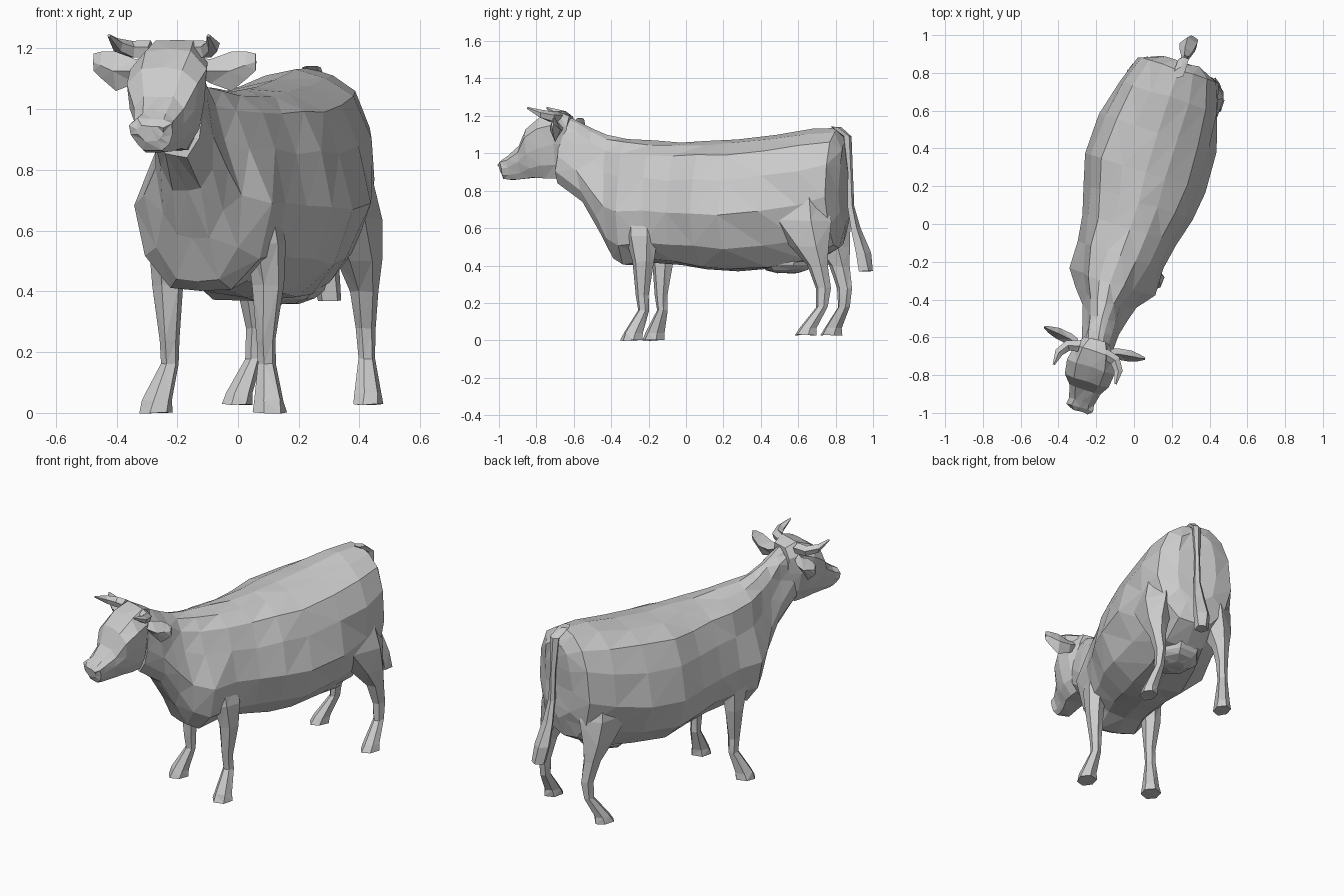
import bpy, bmesh, math, random
from mathutils import Vector

random.seed(4)
YAW = math.radians(-17.5)          # the whole animal stands turned on its axis


def loft(name, rings, mirror=False, jitter=0.0):
    """Skin closed rings of equal length, cap the ends, keep flat facets."""
    bm = bmesh.new()
    rows = [[bm.verts.new(p) for p in ring] for ring in rings]
    n = len(rows[0])
    for a, b in zip(rows, rows[1:]):
        for i in range(n):
            j = (i + 1) % n
            bm.faces.new((a[i], a[j], b[j], b[i]))
    bm.faces.new(rows[0])
    bm.faces.new(rows[-1])
    for v in bm.verts:
        v.co += Vector([random.uniform(-jitter, jitter) for _ in range(3)])
    bmesh.ops.recalc_face_normals(bm, faces=bm.faces[:])
    bmesh.ops.triangulate(bm, faces=bm.faces[:])
    mesh = bpy.data.meshes.new(name)
    bm.to_mesh(mesh)
    bm.free()
    ob = bpy.data.objects.new(name, mesh)
    bpy.context.collection.objects.link(ob)
    ob.rotation_euler.z = YAW
    ob.location.x = -0.01
    if mirror:
        ob.modifiers.new("mirror", 'MIRROR')
    return ob


def section(profile, yt, zt, yb, zb, w, k=1.0, x=0.0, low=1.0):
    """Slanted section from a half profile; k and low narrow its upper and lower parts, x shifts it."""
    def pt(f, h, side):
        narrow = k if h > 0.6 else low if h < 0.3 else 1.0
        return Vector((x + side * f * w * narrow, yb + (yt - yb) * h, zb + (zt - zb) * h))
    return ([pt(f, h, 1) for f, h in profile] +
            [pt(f, h, -1) for f, h in reversed(profile) if f > 0])


def level_ring(x, y, z, rx, ry, n=6):
    """Horizontal ring for limbs and tail."""
    return [Vector((x + rx * math.cos(a), y + ry * math.sin(a), z))
            for a in (math.tau * (i + 0.5) / n for i in range(n))]


# Body, chest and neck
barrel = [(0, 1), (.38, .965), (.75, .88), (.95, .69), (1, .42), (.84, .17), (.45, .02), (0, 0)]
loft("body", [section(barrel, *s) for s in (
    (.90, 1.07, .885, .60, .12, 1, -.01),
    (.85, 1.14, .85, .50, .22, 1, -.012),
    (.70, 1.13, .71, .42, .27, 1, -.012, .9),
    (.50, 1.105, .50, .38, .325, .95, -.02, .88),
    (.28, 1.08, .28, .365, .335, .93, -.02, .95),
    (.12, 1.07, .12, .385, .30, .93, -.005),
    (-.03, 1.06, -.03, .405, .258, .92, -.005),
    (-.18, 1.065, -.17, .415, .24, .88, -.01),
    (-.33, 1.08, -.32, .395, .24, .7, -.012),
    (-.44, 1.10, -.39, .43, .17, .65, -.01),
    (-.53, 1.13, -.46, .57, .125, .7, 0),
    (-.60, 1.17, -.56, .73, .10, .8, .01),
    (-.68, 1.20, -.70, .84, .09, .8, .02))], jitter=.007)

# Head, from poll to muzzle
skull = [(0, 1), (.6, .99), (1, .8), (.95, .5), (.75, .2), (.45, 0)]
loft("head", [section(skull, *s) for s in (
    (-.64, 1.20, -.66, .90, .07, 1, .01),
    (-.70, 1.228, -.71, .865, .11, 1, .015),
    (-.79, 1.195, -.77, .865, .13, 1, .02),
    (-.87, 1.135, -.84, .868, .12, 1, .022),
    (-.91, 1.04, -.905, .862, .088, 1, .025),
    (-.975, .99, -.97, .86, .07, 1, .028),
    (-1.01, .97, -1.0, .865, .075, 1, .03),
    (-1.032, .945, -1.02, .895, .045, 1, .03))], jitter=.004)

# Front legs with flared hooves
loft("front_leg", [level_ring(*s) for s in (
    (.15, -.20, .68, .06, .09),
    (.168, -.195, .56, .06, .09),
    (.175, -.185, .42, .053, .058),
    (.168, -.19, .24, .034, .036),
    (.167, -.185, .16, .03, .032),
    (.193, -.235, .04, .05, .052),
    (.197, -.245, 0, .057, .06))], mirror=True, jitter=.003)

# Hind legs with thigh, hock and flared hooves
loft("hind_leg", [level_ring(*s) for s in (
    (.15, .70, .80, .09, .12),
    (.168, .69, .64, .105, .18),
    (.19, .755, .50, .072, .105),
    (.195, .80, .40, .047, .058),
    (.19, .83, .28, .03, .042),
    (.195, .822, .18, .027, .032),
    (.222, .755, .065, .042, .05),
    (.227, .742, .028, .048, .06))], mirror=True, jitter=.003)

# Udder
loft("udder", [level_ring(-.01, .57, z, rx, ry, 7) for z, rx, ry in
               ((.44, .14, .17), (.40, .13, .15), (.375, .10, .12), (.36, .05, .06))], jitter=.004)

# Tail with tuft
loft("tail", [level_ring(*s, n=5) for s in (
    (0, .84, 1.14, .03, .03),
    (0, .905, 1.09, .028, .025),
    (0, .92, .90, .02, .018),
    (0, .925, .72, .022, .02),
    (0, .95, .60, .036, .026),
    (0, .99, .47, .048, .042),
    (.01, 1.01, .37, .04, .042))], jitter=.003)


# Ears: flat leaves standing out sideways
def ear_ring(x, y, z, ry, rz):
    return [Vector((x, y - ry, z)), Vector((x, y, z - rz)),
            Vector((x, y + ry, z)), Vector((x, y, z + rz))]


loft("ear", [ear_ring(*s) for s in (
    (.09, -.69, 1.14, .025, .03),
    (.13, -.68, 1.125, .03, .04),
    (.20, -.67, 1.125, .03, .065),
    (.25, -.665, 1.145, .018, .045),
    (.28, -.66, 1.155, .006, .028))], mirror=True)


# Horns: sideways, then curling forward and up
def horn_ring(x, y, z, r, turn):
    across = Vector((math.sin(turn), -math.cos(turn), 0))
    return [Vector((x, y, z)) + r * (across * math.sin(a) + Vector((0, 0, math.cos(a))))
            for a in (math.tau * i / 5 for i in range(5))]


loft("horn", [horn_ring(*s) for s in (
    (.07, -.70, 1.195, .032, 0),
    (.13, -.715, 1.195, .03, -.6),
    (.165, -.765, 1.21, .024, -1.2),
    (.172, -.835, 1.242, .006, -1.5))], mirror=True)
